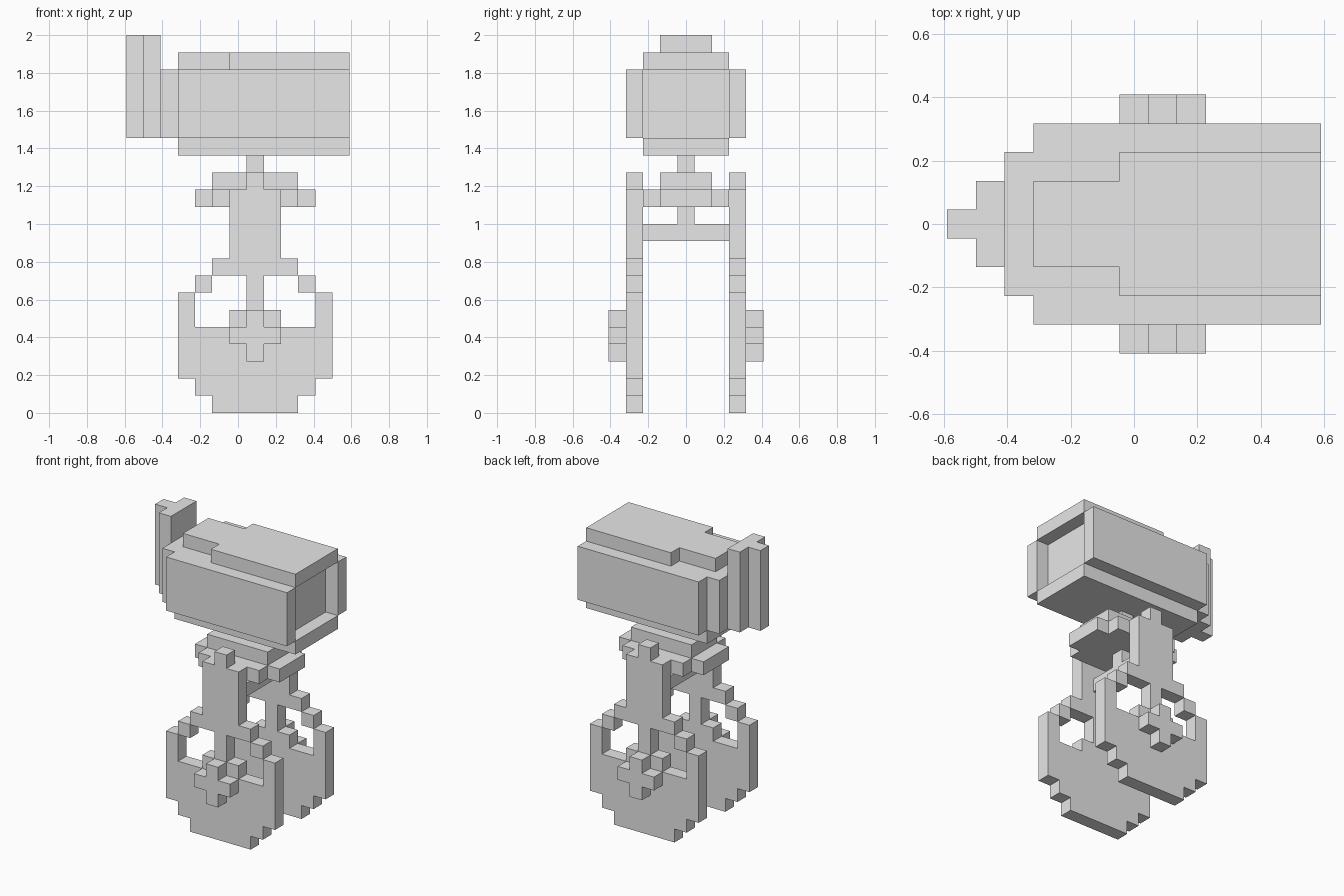
import bpy, bmesh
from mathutils import Vector

if "Cube" in bpy.data.objects:
    bpy.data.objects.remove(bpy.data.objects["Cube"], do_unlink=True)

U = 2 / 22                         # size of one block
ORIGIN = Vector((6.5, 4.5, 0))     # grid point placed at the model centre

grey = bpy.data.materials.new("light grey")
grey.use_nodes = True
grey.diffuse_color = (0.8, 0.8, 0.8, 1)
grey.node_tree.nodes["Principled BSDF"].inputs["Base Color"].default_value = grey.diffuse_color


def blocks(name, boxes, mirror=False):
    """One clean outer skin around the union of grid boxes (x0, x1, y0, y1, z0, z1)."""
    cells = {(x, y, z)
             for x0, x1, y0, y1, z0, z1 in boxes
             for x in range(x0, x1) for y in range(y0, y1) for z in range(z0, z1)}
    bm = bmesh.new()
    for cell in cells:
        for axis in range(3):
            for side in (0, 1):
                near = list(cell)
                near[axis] += 2 * side - 1
                if tuple(near) in cells:
                    continue
                a, b = (axis + 1) % 3, (axis + 2) % 3
                ring = [(0, 0), (1, 0), (1, 1), (0, 1)]
                corners = []
                for da, db in (ring if side else reversed(ring)):
                    p = Vector(cell)
                    p[axis] += side
                    p[a] += da
                    p[b] += db
                    corners.append(bm.verts.new((p - ORIGIN) * U))
                bm.faces.new(corners)
    bmesh.ops.remove_doubles(bm, verts=bm.verts[:], dist=U / 100)
    bmesh.ops.dissolve_limit(bm, angle_limit=0.01, verts=bm.verts[:], edges=bm.edges[:])
    mesh = bpy.data.meshes.new(name)
    bm.to_mesh(mesh)
    bm.free()
    mesh.materials.append(grey)
    obj = bpy.data.objects.new(name, mesh)
    bpy.context.collection.objects.link(obj)
    if mirror:
        mod = obj.modifiers.new("mirror", 'MIRROR')
        mod.use_axis = (False, True, False)
    return obj


# Head: recessed core, side walls, floor and stepped roof
blocks("head", [
    (2, 12, 2, 7, 16, 20),
    (3, 13, 1, 2, 16, 20),
    (3, 13, 7, 8, 16, 20),
    (3, 13, 2, 7, 15, 16),
    (6, 13, 2, 7, 20, 21),
    (3, 6, 3, 6, 20, 21),
])

# Upright fin behind the head
blocks("rear_fin", [(1, 2, 3, 6, 16, 22), (0, 1, 4, 5, 16, 22)])

# Rounded turntable under the head, with its spindle and cross bar
blocks("turntable", [
    (4, 11, 3, 6, 12, 13),
    (5, 10, 2, 7, 12, 13),
    (5, 10, 3, 6, 13, 14),
])
blocks("neck", [(7, 8, 4, 5, 14, 15)])
blocks("spindle", [(7, 8, 4, 5, 11, 12)])
blocks("cross_bar", [(7, 8, 2, 7, 10, 11)])


def row(x0, x1, z0, z1):
    return (x0, x1, 1, 2, z0, z1)


# Side plates: round foot with an arched opening, post and upright arm
blocks("side_plates", [
    row(5, 10, 0, 1),
    row(4, 11, 1, 2),
    row(3, 12, 2, 5),
    row(3, 4, 5, 7), row(11, 12, 5, 7),
    row(4, 5, 7, 8), row(10, 11, 7, 8),
    row(6, 9, 5, 6), row(7, 8, 6, 8),
    row(5, 10, 8, 9),
    row(6, 9, 9, 13),
    row(7, 8, 13, 14),
], mirror=True)

# Cross-shaped hub caps outside the plates
blocks("hub_caps", [(7, 8, 0, 1, 3, 6), (6, 9, 0, 1, 4, 5)], mirror=True)
